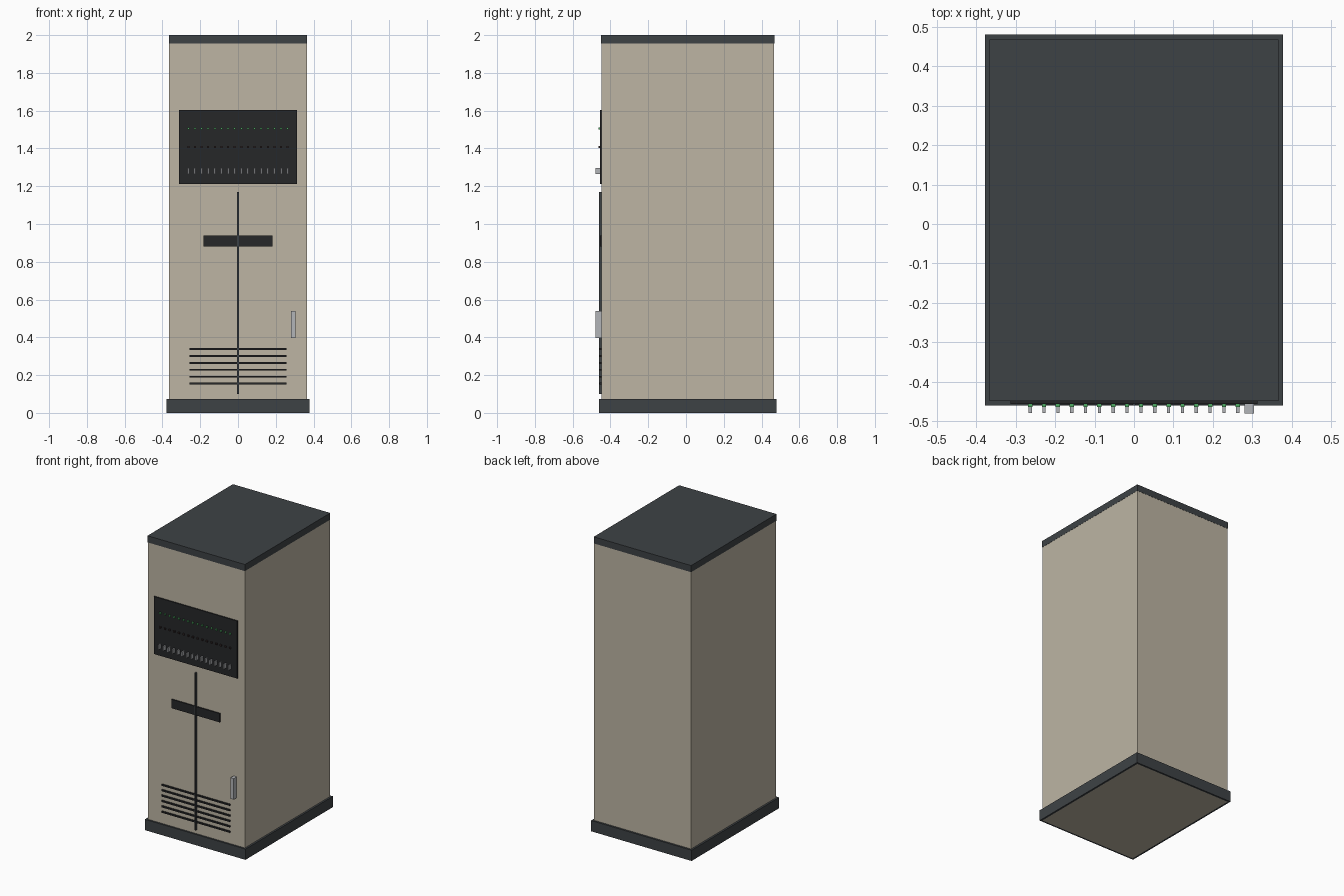
import bpy, bmesh

if "Cube" in bpy.data.objects:
    bpy.data.objects.remove(bpy.data.objects["Cube"])


def material(name, rgb):
    m = bpy.data.materials.new(name)
    m.diffuse_color = (*rgb, 1)
    m.use_nodes = True
    m.node_tree.nodes["Principled BSDF"].inputs["Base Color"].default_value = m.diffuse_color
    return m


TAN = material("tan_paint", (0.51, 0.46, 0.37))
SLATE = material("slate_trim", (0.048, 0.055, 0.060))
BLACK = material("black_panel", (0.019, 0.020, 0.022))
METAL = material("light_metal", (0.45, 0.46, 0.48))
GREEN = material("green_lamp", (0.08, 0.42, 0.13))
DIM = material("unlit_lamp", (0.035, 0.022, 0.022))


def boxes(name, mat, extents):
    """One object made of boxes, each given as (x0, x1, y0, y1, z0, z1)."""
    bm = bmesh.new()
    for x0, x1, y0, y1, z0, z1 in extents:
        for v in bmesh.ops.create_cube(bm, size=1)["verts"]:
            v.co = (x1 if v.co.x > 0 else x0,
                    y1 if v.co.y > 0 else y0,
                    z1 if v.co.z > 0 else z0)
    mesh = bpy.data.meshes.new(name)
    bm.to_mesh(mesh)
    bm.free()
    mesh.materials.append(mat)
    ob = bpy.data.objects.new(name, mesh)
    bpy.context.collection.objects.link(ob)
    return ob


FRONT, BACK, HALF = -0.448, 0.467, 0.365   # cabinet shell
PF, PB, PH = -0.46, 0.48, 0.378            # plinth outline

# Cabinet shell and top cap
boxes("cabinet_body", TAN, [(-HALF, HALF, FRONT, BACK, 0, 1.955)])
boxes("top_cap", SLATE, [(-HALF - 0.001, HALF + 0.001, FRONT - 0.001, BACK + 0.001, 1.955, 2.0)])

# Plinth frame around the foot of the cabinet
boxes("plinth", SLATE, [
    (-PH, PH, PF, FRONT, 0, 0.073),
    (-PH, PH, BACK, PB, 0, 0.073),
    (-PH, -HALF, FRONT, BACK, 0, 0.073),
    (HALF, PH, FRONT, BACK, 0, 0.073)])

# Control panel with two lamp rows and a row of toggle switches
PANEL = -0.456
boxes("control_panel", BLACK, [(-0.313, 0.313, PANEL, FRONT, 1.213, 1.604)])
columns = [-0.263 + i * 0.526 / 15 for i in range(16)]


def panel_row(name, mat, width, y, z0, z1):
    boxes(name, mat, [(x - width / 2, x + width / 2, y, PANEL, z0, z1) for x in columns])


panel_row("green_lamps", GREEN, 0.011, -0.464, 1.500, 1.511)
panel_row("unlit_lamps", DIM, 0.011, -0.464, 1.403, 1.414)
panel_row("toggle_switches", METAL, 0.008, -0.479, 1.265, 1.296)

# Door details: seam, slot, latch handle and vent slats
boxes("door_seam", SLATE, [(-0.004, 0.004, -0.460, FRONT, 0.10, 1.17)])
boxes("door_slot", BLACK, [(-0.182, 0.182, -0.456, FRONT, 0.880, 0.940)])
boxes("latch_handle", METAL, [(0.280, 0.304, -0.480, FRONT, 0.397, 0.540)])
boxes("vent_slats", BLACK, [
    (-0.257, 0.257, -0.457, FRONT, z - 0.005, z + 0.005)
    for z in (0.155 + i * 0.0366 for i in range(6))])
